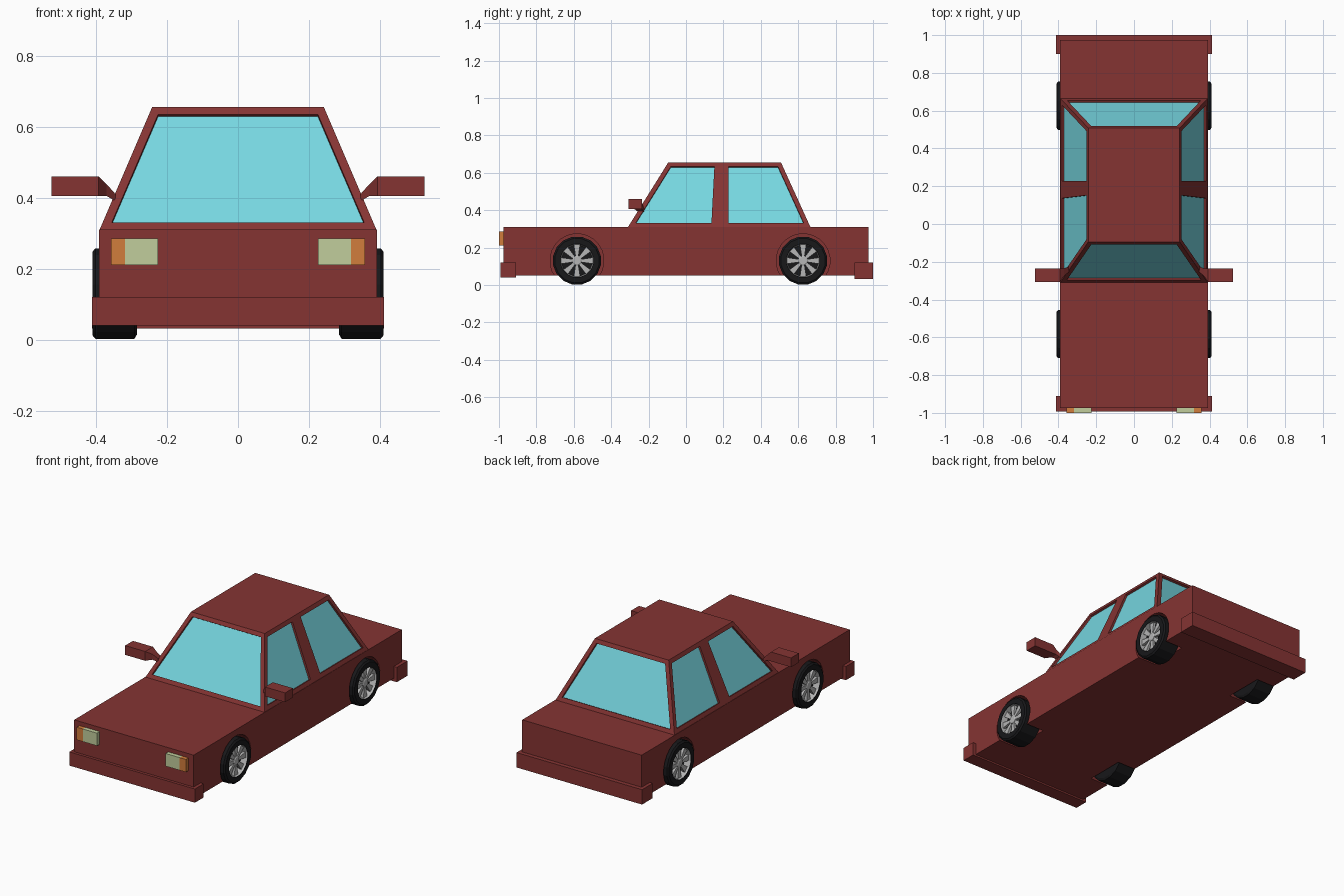
import bpy, bmesh
from math import sin, cos, pi

if "Cube" in bpy.data.objects:
    bpy.data.objects.remove(bpy.data.objects["Cube"])


def material(name, r, g, b):
    m = bpy.data.materials.new(name)
    m.diffuse_color = tuple((c / 255) ** 2.2 for c in (r, g, b)) + (1,)
    m.use_nodes = True
    m.node_tree.nodes["Principled BSDF"].inputs["Base Color"].default_value = m.diffuse_color
    return m


PAINT = material("paint", 132, 55, 54)
GLASS = material("glass", 118, 214, 224)
RUBBER = material("rubber", 30, 30, 32)
METAL = material("metal", 180, 180, 180)
LAMP = material("lamp", 192, 204, 155)
AMBER = material("amber", 208, 124, 62)


def build(name, parts, *mats):
    """Join (verts, faces) parts into one flat-shaded object."""
    bm = bmesh.new()
    for verts, faces in parts:
        vs = [bm.verts.new(v) for v in verts]
        for f in faces:
            bm.faces.new([vs[i] for i in f])
    bmesh.ops.recalc_face_normals(bm, faces=bm.faces)
    me = bpy.data.meshes.new(name)
    bm.to_mesh(me)
    bm.free()
    for m in mats:
        me.materials.append(m)
    ob = bpy.data.objects.new(name, me)
    bpy.context.collection.objects.link(ob)
    return ob


def prism(a, b):
    """Solid between two matching outlines."""
    n = len(a)
    sides = [(i, (i + 1) % n, n + (i + 1) % n, n + i) for i in range(n)]
    return list(a) + list(b), sides + [tuple(range(n)), tuple(range(n, 2 * n))]


def box(x0, x1, y0, y1, z0, z1):
    ring = [(x0, y0), (x1, y0), (x1, y1), (x0, y1)]
    return prism([(x, y, z0) for x, y in ring], [(x, y, z1) for x, y in ring])


def lathe(profile, s, cy, cz, n=16, closed=True):
    """Spin (x, radius) points around an x axis; s picks the car's side."""
    verts, faces = [], []
    for x, r in profile:
        for i in range(n):
            t = 2 * pi * (i + 0.5) / n
            verts.append((s * x, cy + r * sin(t), cz + r * cos(t)))
    for k in range(len(profile) - 1):
        for i in range(n):
            j = (i + 1) % n
            faces.append((k * n + i, k * n + j, (k + 1) * n + j, (k + 1) * n + i))
    if closed:
        last = (len(profile) - 1) * n
        faces += [tuple(range(n)), tuple(range(last, last + n))]
    return verts, faces


AXLES = (-0.583, 0.626)
CZ = R = 0.13

# Lower body with wheel wells cut out
body = build("body", [box(-0.392, 0.392, -0.975, 0.975, 0.05, 0.31)], PAINT)
wells = build("wheel_well_cutter",
              [lathe([(0.275, 0.144), (0.5, 0.144)], s, y, CZ, 24)
               for s in (-1, 1) for y in AXLES], PAINT)
wells.hide_render = True
wells.hide_viewport = True
cut = body.modifiers.new("wells", "BOOLEAN")
cut.operation = "DIFFERENCE"
cut.solver = "EXACT"
cut.object = wells

# Cabin: tapered shell whose sides are split into front pane, pillar, rear pane
low = [(0.39, y, 0.31) for y in (-0.31, 0.159, 0.204, 0.665)]
high = [(0.242, y, 0.655) for y in (-0.095, 0.177, 0.204, 0.508)]
flip = lambda pts: [(-x, y, z) for x, y, z in reversed(pts)]
cabin = build("cabin", [prism(low + flip(low), high + flip(high))], PAINT, GLASS)

# Recessed windows
bm = bmesh.new()
bm.from_mesh(cabin.data)
panes = [f for f in bm.faces if abs(f.normal.z) < 0.9 and f.calc_area() > 0.05]
for f in panes:
    f.normal_update()
    bmesh.ops.inset_individual(bm, faces=[f], thickness=0.024, use_even_offset=True)
    normal = f.normal.copy()
    pane = bmesh.ops.extrude_discrete_faces(bm, faces=[f])["faces"][0]
    pane.material_index = 1
    bmesh.ops.translate(bm, verts=pane.verts, vec=normal * -0.012)
bm.to_mesh(cabin.data)
bm.free()

# Bumpers
build("front_bumper", [box(-0.412, 0.412, -0.992, -0.91, 0.04, 0.121)], PAINT)
build("rear_bumper", [box(-0.412, 0.412, 0.9, 1.0, 0.032, 0.12)], PAINT)

for s, side in ((-1, "left"), (1, "right")):
    # Headlight with amber indicator
    build(side + "_headlight",
          [box(s * 0.225, s * 0.318, -1.0, -0.97, 0.21, 0.285)], LAMP)
    build(side + "_indicator",
          [box(s * 0.318, s * 0.358, -1.0, -0.97, 0.21, 0.285)], AMBER)

    # Door mirror and its tapered arm
    face = [(s * 0.393, y, z) for y, z in
            ((-0.308, 0.405), (-0.235, 0.405), (-0.235, 0.46), (-0.308, 0.46))]
    mid = [(s * 0.37, y, z) for y, z in
           ((-0.275, 0.405), (-0.235, 0.405), (-0.235, 0.438), (-0.275, 0.438))]
    root = [(s * 0.345, y, z) for y, z in
            ((-0.255, 0.39), (-0.225, 0.39), (-0.225, 0.41), (-0.255, 0.41))]
    build(side + "_mirror", [box(s * 0.393, s * 0.525, -0.308, -0.235, 0.405, 0.46),
                             prism(face, mid), prism(mid, root)], PAINT)

    for cy, end in zip(AXLES, ("front", "rear")):
        # Tyre with a recessed centre
        build(f"{end}_{side}_tyre",
              [lathe([(0.285, 0.118), (0.292, R), (0.402, R), (0.41, 0.12),
                      (0.41, 0.09), (0.37, 0.087)], s, cy, CZ)], RUBBER)
        # Rim: barrel, hub and eight flared spokes
        parts = [lathe([(0.408, 0.0895), (0.372, 0.084)], s, cy, CZ, closed=False),
                 lathe([(0.37, 0.026), (0.398, 0.026), (0.402, 0.02)], s, cy, CZ)]
        for k in range(8):
            t = 2 * pi * k / 8
            outline = [(0.018, -0.007), (0.086, -0.017), (0.086, 0.017), (0.018, 0.007)]
            yz = [(cy + r * cos(t) - w * sin(t), CZ + r * sin(t) + w * cos(t))
                  for r, w in outline]
            parts.append(prism([(s * 0.38, y, z) for y, z in yz],
                               [(s * 0.396, y, z) for y, z in yz]))
        build(f"{end}_{side}_rim", parts, METAL)
